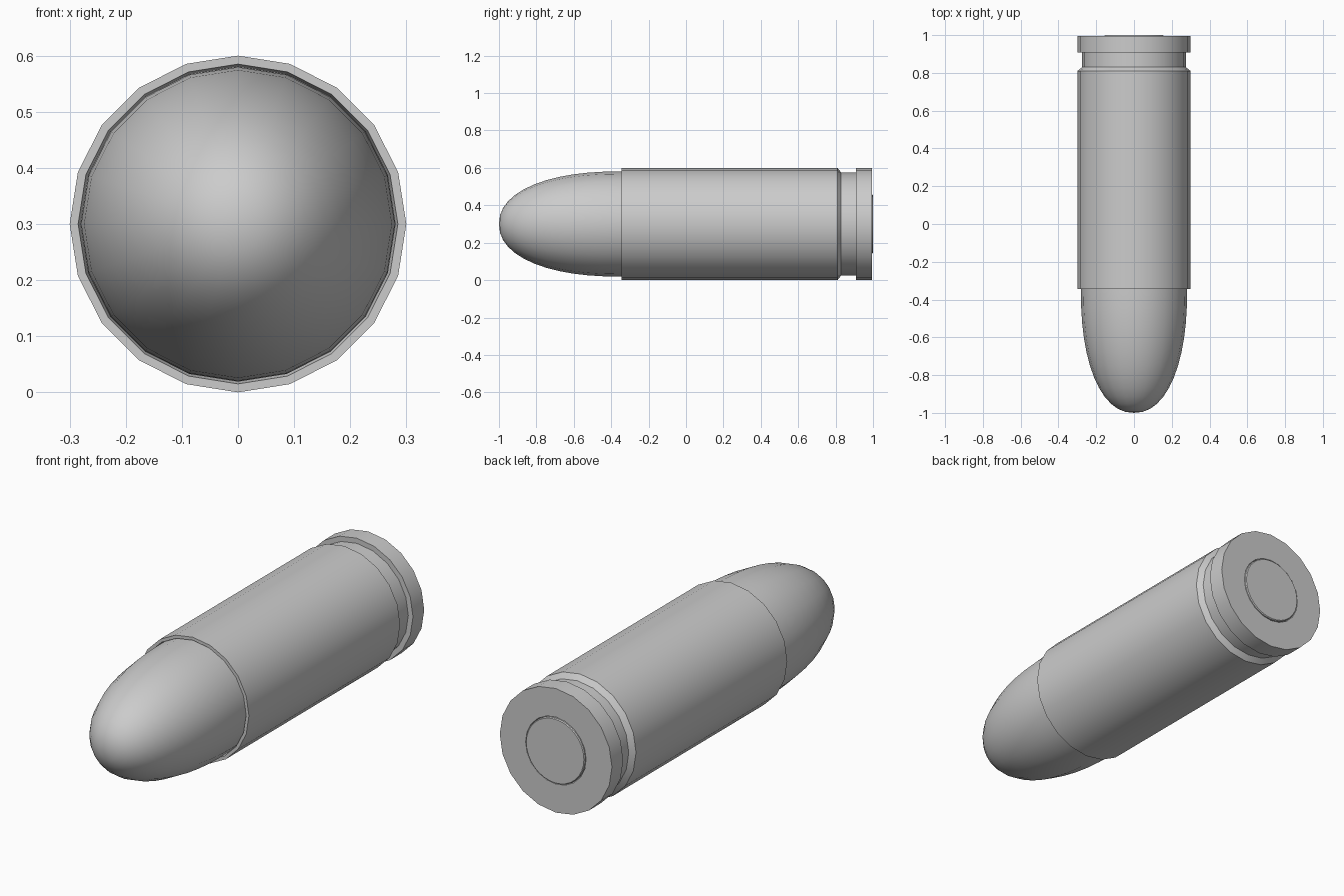
import bpy, bmesh, math

if "Cube" in bpy.data.objects:
    bpy.data.objects.remove(bpy.data.objects["Cube"])

AXIS_Z = 0.3
SIDES = 20


def lathe(name, profile, sides=SIDES, angle=30):
    """Revolve (radius, y) points around the long axis; radius 0 closes an end."""
    bm = bmesh.new()
    rings = []
    for r, y in profile:
        if r == 0:
            rings.append([bm.verts.new((0, y, AXIS_Z))] * sides)
        else:
            rings.append([bm.verts.new((r * math.sin(math.tau * i / sides), y,
                                        AXIS_Z + r * math.cos(math.tau * i / sides)))
                          for i in range(sides)])
    for a, b in zip(rings, rings[1:]):
        for i in range(sides):
            j = (i + 1) % sides
            quad = list(dict.fromkeys((a[i], a[j], b[j], b[i])))
            bm.faces.new(quad)
    bmesh.ops.recalc_face_normals(bm, faces=bm.faces)
    mesh = bpy.data.meshes.new(name)
    bm.to_mesh(mesh)
    bm.free()
    obj = bpy.data.objects.new(name, mesh)
    bpy.context.collection.objects.link(obj)
    bpy.ops.object.select_all(action='DESELECT')
    obj.select_set(True)
    bpy.context.view_layer.objects.active = obj
    bpy.ops.object.shade_smooth_by_angle(angle=math.radians(angle))
    return obj


# Rounded nose, a slightly full ellipse running just inside the case mouth
nose = [(0, -1.0)]
steps = 12
for k in range(1, steps + 1):
    t = math.cos(math.pi / 2 * k / steps)
    nose.append((0.281 * (1 - max(t, 0) ** 2.2) ** (1 / 2.2), -0.36 - 0.64 * t))
nose.append((0.281, -0.32))
lathe("nose", nose, angle=40)

# Case with open mouth, extraction groove, rim and shallow base pocket
lathe("case", [
    (0.281, -0.325), (0.285, -0.345), (0.30, -0.345),
    (0.30, 0.81), (0.275, 0.83), (0.275, 0.908),
    (0.30, 0.908), (0.30, 0.994), (0.162, 0.994), (0.158, 0.985),
])

# Primer disc in the base
lathe("primer", [(0.158, 0.98), (0.158, 0.996), (0.154, 1.0), (0, 1.0)], sides=32)
